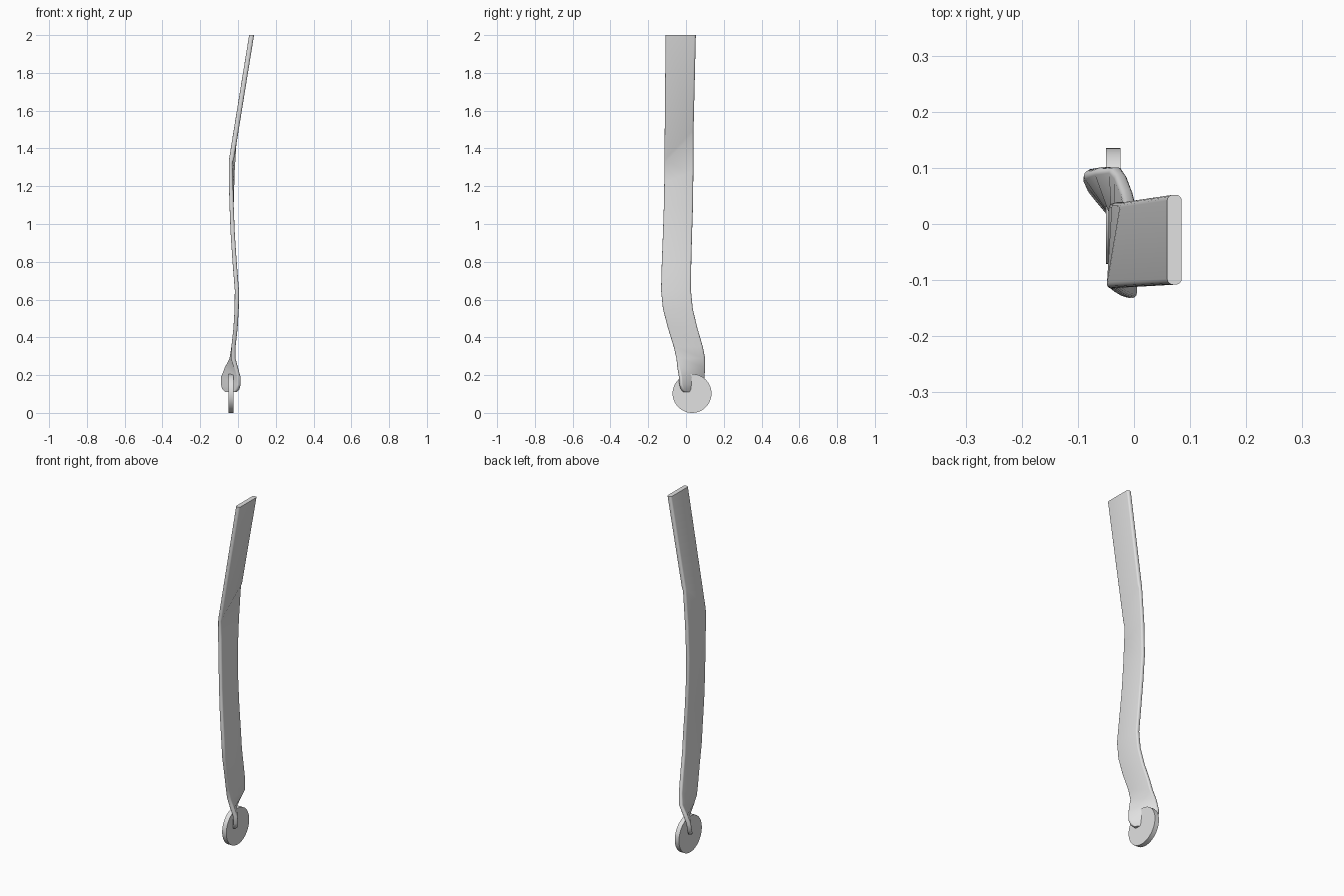
import bpy, bmesh, math

cube = bpy.data.objects.get("Cube")
if cube:
    bpy.data.objects.remove(cube)

grey = bpy.data.materials.new("light_grey")
grey.use_nodes = True
colour = (0.75, 0.75, 0.75, 1)
grey.diffuse_color = colour
grey.node_tree.nodes["Principled BSDF"].inputs["Base Color"].default_value = colour


def finish(name, bm, angle):
    bmesh.ops.recalc_face_normals(bm, faces=bm.faces)
    mesh = bpy.data.meshes.new(name)
    bm.to_mesh(mesh)
    bm.free()
    mesh.materials.append(grey)
    obj = bpy.data.objects.new(name, mesh)
    bpy.context.collection.objects.link(obj)
    bpy.ops.object.select_all(action="DESELECT")
    obj.select_set(True)
    bpy.context.view_layer.objects.active = obj
    bpy.ops.object.shade_smooth_by_angle(angle=math.radians(angle))


def rounded_section(half_width, half_thick, steps=4):
    """Flat band outline (thickness, width) with rounded edges."""
    radius = half_thick * 0.8
    points = []
    for k, (su, sv) in enumerate(((1, 1), (-1, 1), (-1, -1), (1, -1))):
        for i in range(steps + 1):
            a = (k + i / steps) * math.pi / 2
            points.append((su * (half_thick - radius) + radius * math.cos(a),
                           sv * (half_width - radius) + radius * math.sin(a)))
    return points


# Strap sections: z, x, y, half width, half thickness, twist (degrees), edge slant
SECTIONS = [
    (2.00, 0.072, -0.028, 0.080, 0.013, 0, 0),
    (1.42, -0.022, -0.037, 0.077, 0.013, 0, 0.08),
    (1.40, -0.027, -0.037, 0.076, 0.010, 0, 0.08),
    (1.25, -0.033, -0.038, 0.077, 0.011, 0, 0.03),
    (1.10, -0.034, -0.040, 0.077, 0.011, 0, 0),
    (0.95, -0.028, -0.045, 0.077, 0.011, 0, 0),
    (0.80, -0.018, -0.050, 0.078, 0.011, 0, 0),
    (0.65, -0.006, -0.053, 0.079, 0.011, 0, 0),
    (0.55, -0.007, -0.043, 0.079, 0.011, 0, 0),
    (0.45, -0.013, -0.018, 0.078, 0.011, 0, 0),
    (0.35, -0.024, 0.012, 0.077, 0.011, 0, 0),
    (0.29, -0.029, 0.025, 0.076, 0.012, 3, 0),
    (0.24, -0.035, 0.028, 0.077, 0.012, 20, 0),
    (0.19, -0.038, 0.030, 0.079, 0.012, 35, 0),
    (0.15, -0.038, 0.028, 0.076, 0.012, 38, 0),
    (0.125, -0.038, 0.024, 0.062, 0.012, 40, 0),
    (0.11, -0.038, 0.020, 0.040, 0.010, 40, 0),
]

# Strap: loft the band down its bent, twisting path
bm = bmesh.new()
rings = []
for z, x, y, half_width, half_thick, twist, slant in SECTIONS:
    c, s = math.cos(math.radians(twist)), math.sin(math.radians(twist))
    ring = []
    for u, v in rounded_section(half_width, half_thick):
        lift = slant * v / half_width
        ring.append(bm.verts.new((x + u * c - v * s + 0.16 * lift,
                                  y + u * s + v * c, z + lift)))
    rings.append(ring)
for upper, lower in zip(rings, rings[1:]):
    for i in range(len(upper)):
        j = (i + 1) % len(upper)
        bm.faces.new((upper[i], upper[j], lower[j], lower[i]))
bm.faces.new(rings[0])
bm.faces.new(rings[-1])
finish("strap", bm, 35)

# Disc: held upright in the twisted lower end of the strap
bm = bmesh.new()
bmesh.ops.create_cone(bm, cap_ends=True, segments=48, radius1=0.103,
                      radius2=0.103, depth=0.026)
for vert in bm.verts:
    a, b, h = vert.co
    vert.co = (h - 0.037, a + 0.032, b + 0.103)
finish("disc", bm, 30)
